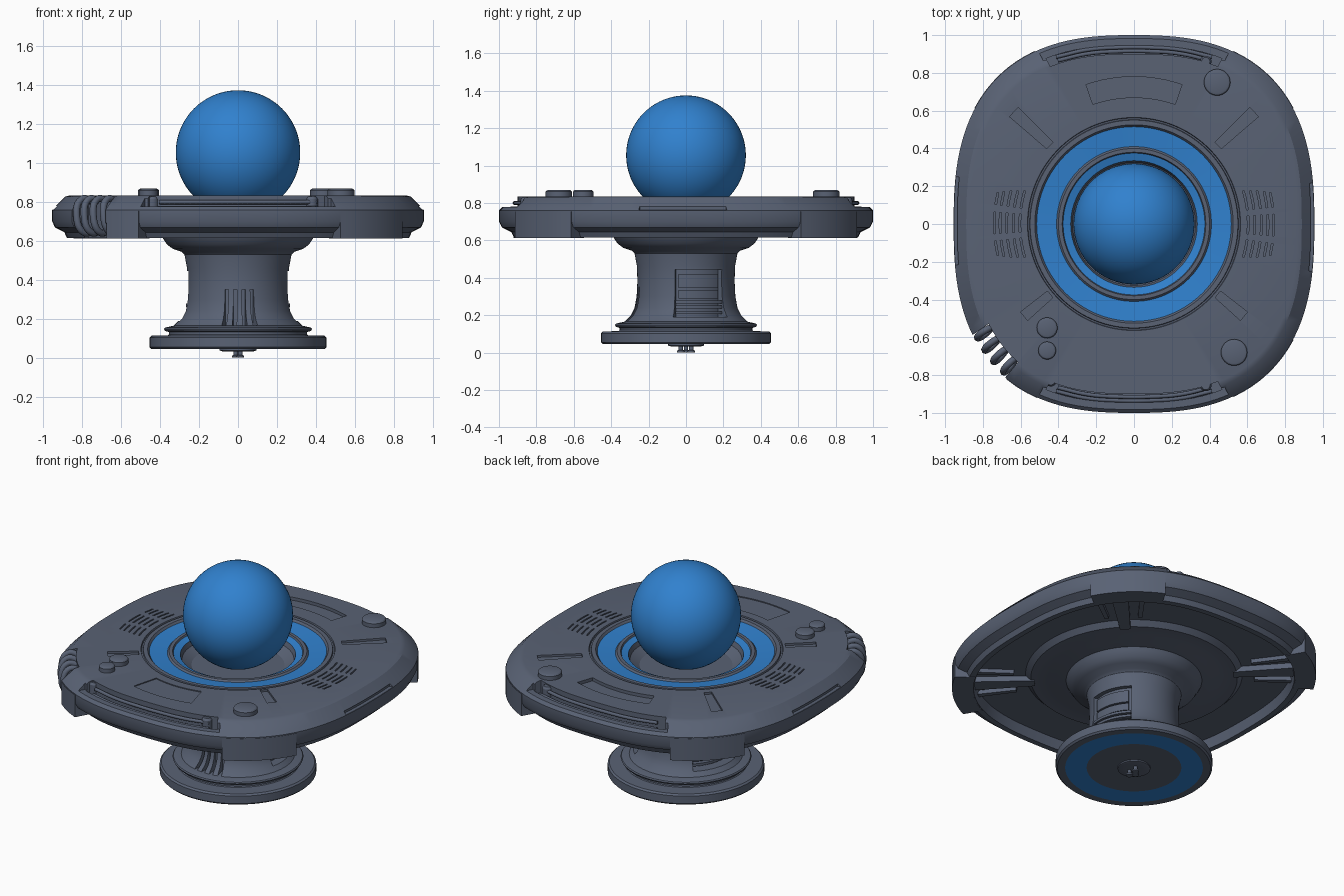
import bpy, bmesh, math
from math import cos, sin, radians, pi

if "Cube" in bpy.data.objects:
    bpy.data.objects.remove(bpy.data.objects["Cube"])


def material(name, rgb):
    m = bpy.data.materials.new(name)
    m.diffuse_color = (*rgb, 1)
    m.use_nodes = True
    m.node_tree.nodes["Principled BSDF"].inputs["Base Color"].default_value = m.diffuse_color
    return m


GRAY = material("slate gray", (0.10, 0.122, 0.175))
BLUE = material("bright blue", (0.03, 0.22, 0.62))


def rim(a):
    """Radius of the rounded-square table outline at angle a."""
    n = 2.6
    return ((abs(cos(a)) / 0.955) ** n + abs(sin(a)) ** n) ** (-1 / n)


def circ(r):
    return lambda a: r


def edge(s):
    return lambda a: s * rim(a)


def finish(name, bm, smooth=True):
    bmesh.ops.recalc_face_normals(bm, faces=bm.faces)
    me = bpy.data.meshes.new(name)
    bm.to_mesh(me)
    bm.free()
    ob = bpy.data.objects.new(name, me)
    bpy.context.collection.objects.link(ob)
    me.materials.append(GRAY)
    me.materials.append(BLUE)
    if smooth:
        smooth_by_angle(ob)
    return ob


def smooth_by_angle(ob):
    bpy.ops.object.select_all(action='DESELECT')
    ob.select_set(True)
    bpy.context.view_layer.objects.active = ob
    bpy.ops.object.shade_smooth_by_angle(angle=radians(28))


def loft(name, rings, seg=96, center=(0, 0), blue=()):
    """Closed solid through rings (radius or radius function, z); blue = band indices."""
    bm = bmesh.new()
    loops = []
    for r, z in rings:
        f = r if callable(r) else circ(r)
        loops.append([bm.verts.new((center[0] + f(a) * cos(a), center[1] + f(a) * sin(a), z))
                      for a in (2 * pi * i / seg for i in range(seg))])
    for k in range(len(loops) - 1):
        p, q = loops[k], loops[k + 1]
        for i in range(seg):
            j = (i + 1) % seg
            f = bm.faces.new((p[i], p[j], q[j], q[i]))
            f.material_index = 1 if k in blue else 0
    bm.faces.new(loops[0])
    bm.faces.new(loops[-1])
    return finish(name, bm)


def strip(bm, f0, f1, a0, a1, z0, z1):
    """Curved block between two radius functions, angles in degrees."""
    n = max(1, int(abs(a1 - a0) / 3))
    secs = []
    for i in range(n + 1):
        a = radians(a0 + (a1 - a0) * i / n)
        secs.append([bm.verts.new((f(a) * cos(a), f(a) * sin(a), z))
                     for f, z in ((f0, z0), (f1, z0), (f1, z1), (f0, z1))])
    for s, t in zip(secs, secs[1:]):
        for k in range(4):
            bm.faces.new((s[k], s[(k + 1) % 4], t[(k + 1) % 4], t[k]))
    bm.faces.new(secs[0])
    bm.faces.new(secs[-1])


def strips(name, items):
    bm = bmesh.new()
    for it in items:
        strip(bm, *it)
    return finish(name, bm)


def cut(target, items):
    cutter = strips("cutter", items)
    cutter.hide_render = True
    mod = target.modifiers.new("cut", 'BOOLEAN')
    mod.operation = 'DIFFERENCE'
    mod.solver = 'EXACT'
    mod.object = cutter
    bpy.context.view_layer.objects.active = target
    bpy.ops.object.modifier_apply(modifier=mod.name)
    bpy.data.objects.remove(cutter)
    smooth_by_angle(target)


def tube(name, pts, radius):
    cu = bpy.data.curves.new(name, 'CURVE')
    cu.dimensions = '3D'
    cu.bevel_depth = radius
    cu.bevel_resolution = 2
    cu.use_fill_caps = True
    cu.resolution_u = 6
    sp = cu.splines.new('BEZIER')
    sp.bezier_points.add(len(pts) - 1)
    for b, p in zip(sp.bezier_points, pts):
        b.co = p
        b.handle_left_type = b.handle_right_type = 'AUTO'
    cu.materials.append(GRAY)
    ob = bpy.data.objects.new(name, cu)
    bpy.context.collection.objects.link(ob)
    bpy.ops.object.select_all(action='DESELECT')
    ob.select_set(True)
    bpy.context.view_layer.objects.active = ob
    bpy.ops.object.convert(target='MESH')


def on_rim(s, deg, z):
    a = radians(deg)
    return (s * rim(a) * cos(a), s * rim(a) * sin(a), z)


# Table slab: bowl, blue rings, flat top, bevelled rim, hollow underside
slab = loft("table_slab", [
    (0.08, 0.735), (0.27, 0.735), (0.325, 0.77), (0.335, 0.80), (0.375, 0.812),
    (0.38, 0.822), (0.40, 0.822), (0.41, 0.812), (0.515, 0.822), (0.525, 0.835),
    (0.55, 0.835), (0.553, 0.825), (0.561, 0.825), (0.564, 0.835),
    (edge(0.905), 0.835), (edge(0.93), 0.828), (edge(0.985), 0.775), (edge(1), 0.76),
    (edge(1), 0.70), (edge(0.985), 0.67), (edge(0.935), 0.645), (edge(0.92), 0.615),
    (edge(0.885), 0.615), (edge(0.87), 0.675), (0.63, 0.675), (0.60, 0.645),
    (0.50, 0.645), (0.45, 0.63), (0.1, 0.63)], seg=144, blue=(3, 7))

cuts = []
for mid in (90, 270):                                    # stepped edge bays
    cuts.append((edge(0.90), edge(0.945), mid - 28, mid + 28, 0.755, 0.9))
    cuts.append((edge(0.94), edge(1.1), mid - 29, mid + 29, 0.778, 0.9))
cut(slab, cuts[0::2])
cut(slab, cuts[1::2])
cuts = [(edge(0.90), edge(1.1), 214.5, 230, 0.5, 0.9),   # broken corner
        (circ(0.67), circ(0.78), 71, 109, 0.815, 0.9),   # back slot
        (circ(0.62), circ(0.79), 255, 285, 0.829, 0.9)]  # front slot
for a, r0, r1 in ((43, 0.61, 0.87), (137, 0.61, 0.87), (-40, 0.58, 0.76), (220, 0.58, 0.76)):
    cuts.append((circ(r0), circ(r1), a - 2.2, a + 2.2, 0.822, 0.9))
for side in (0, 180):
    cuts.append((edge(0.975), edge(1.1), side - 15, side + 13, 0.762, 0.78))
    for i, r in enumerate((0.60, 0.635, 0.67, 0.705, 0.735)):  # vent dashes
        for a0, a1 in ((-17 + i, -8), (-5, 4), (7, 17 - i)):
            cuts.append((circ(r), circ(r + 0.009), side + a0, side + a1, 0.826, 0.9))
cut(slab, cuts)

# Corner blocks under the rim, struts under the table
strips("corner_blocks", [(edge(0.89), edge(1.003), a0, a1, 0.613, 0.755)
                         for a0, a1 in ((36, 60), (120, 144), (300, 324), (230.5, 241))])
strips("underside_struts", [(circ(0.58), edge(0.89), a - w, a + w, 0.64, 0.69)
                            for a in (45, 135, 225, 315) for w in (3,)]
       + [(circ(0.70), edge(0.89), a + d - 1, a + d + 1, 0.65, 0.69)
          for a in (45, 135, 225, 315) for d in (-8, 8)])

# Loose hoses in the broken corner
for i in range(4):
    d = 216 + i * 4.2
    tube("corner_hose", [on_rim(0.88, d, 0.80), on_rim(0.95, d - 0.5, 0.815),
                         on_rim(0.985, d, 0.73), on_rim(0.95, d + 0.5, 0.645),
                         on_rim(0.88, d, 0.655)], 0.018)

# Pipes and knobs inside the edge bays
for mid in (90, 270):
    for s, z in ((0.915, 0.80), (0.935, 0.77)):
        tube("bay_pipe", [on_rim(s, mid - 25 + i * 10, z) for i in range(6)], 0.011)
for x, y in ((-0.44, -0.83), (0.38, -0.855), (0.38, 0.86)):
    loft("bay_knob", [(0.03, 0.75), (0.03, 0.815), (0.022, 0.828)], 24, (x, y))

# Round buttons on the top
for x, y, r in ((0.44, 0.75, 0.07), (0.53, -0.68, 0.07), (-0.46, -0.55, 0.055), (-0.46, -0.67, 0.047)):
    loft("top_button", [(r, 0.82), (r, 0.86), (r - 0.006, 0.867), (r - 0.015, 0.87)], 40, (x, y))

# Pedestal column
column = loft("pedestal_column", [
    (0.40, 0.64), (0.385, 0.612), (0.365, 0.582), (0.335, 0.56), (0.29, 0.545),
    (0.275, 0.53), (0.262, 0.46), (0.26, 0.38), (0.264, 0.30), (0.275, 0.24),
    (0.295, 0.20), (0.325, 0.17), (0.34, 0.155), (0.345, 0.10)])
cuts = []
for a0, a1 in ((-13, 47), (133, 193)):                   # side panel bays
    cuts.append((circ(0.235), circ(0.5), a0, a1, 0.19, 0.445))
for x in (-0.06, -0.015, 0.03, 0.075):                   # front grooves
    a = 270 + math.degrees(x / 0.27)
    cuts.append((circ(0.25), circ(0.5), a - 2, a + 2, 0.16, 0.35))
cut(column, cuts)
panels = []
for a0, a1 in ((-12, 46), (134, 192)):
    panels.append((circ(0.22), circ(0.252), a0 + 3, a1 - 3, 0.29, 0.335))
    panels.append((circ(0.22), circ(0.252), a0 + 3, a1 - 3, 0.345, 0.42))
    panels += [(circ(0.22), circ(0.268), a0, a1, z, z + 0.016) for z in (0.205, 0.235, 0.262)]
strips("column_panels", panels)

# Base: collar and foot disc with a blue ring underneath
loft("base_collar", [(0.33, 0.165), (0.375, 0.155), (0.38, 0.148), (0.375, 0.138),
                     (0.355, 0.132), (0.355, 0.10)])
loft("foot_disc", [(0.35, 0.125), (0.36, 0.115), (0.445, 0.113), (0.455, 0.103),
                   (0.455, 0.055), (0.445, 0.045), (0.40, 0.045), (0.275, 0.045),
                   (0.10, 0.045)], blue=(6,))
loft("foot_hub", [(0.095, 0.06), (0.095, 0.037), (0.08, 0.033), (0.05, 0.033)], 40)
for x, y in ((0.012, -0.028), (0.012, 0.028), (-0.012, 0)):
    loft("foot_bolt", [(0.012, 0.04), (0.012, 0.014), (0.02, 0.01), (0.02, 0.0)], 16, (x, y))

# Blue globe
bm = bmesh.new()
bmesh.ops.create_uvsphere(bm, u_segments=64, v_segments=40, radius=0.32)
bmesh.ops.translate(bm, vec=(0, 0, 1.055), verts=bm.verts)
for f in bm.faces:
    f.material_index = 1
finish("globe", bm)
